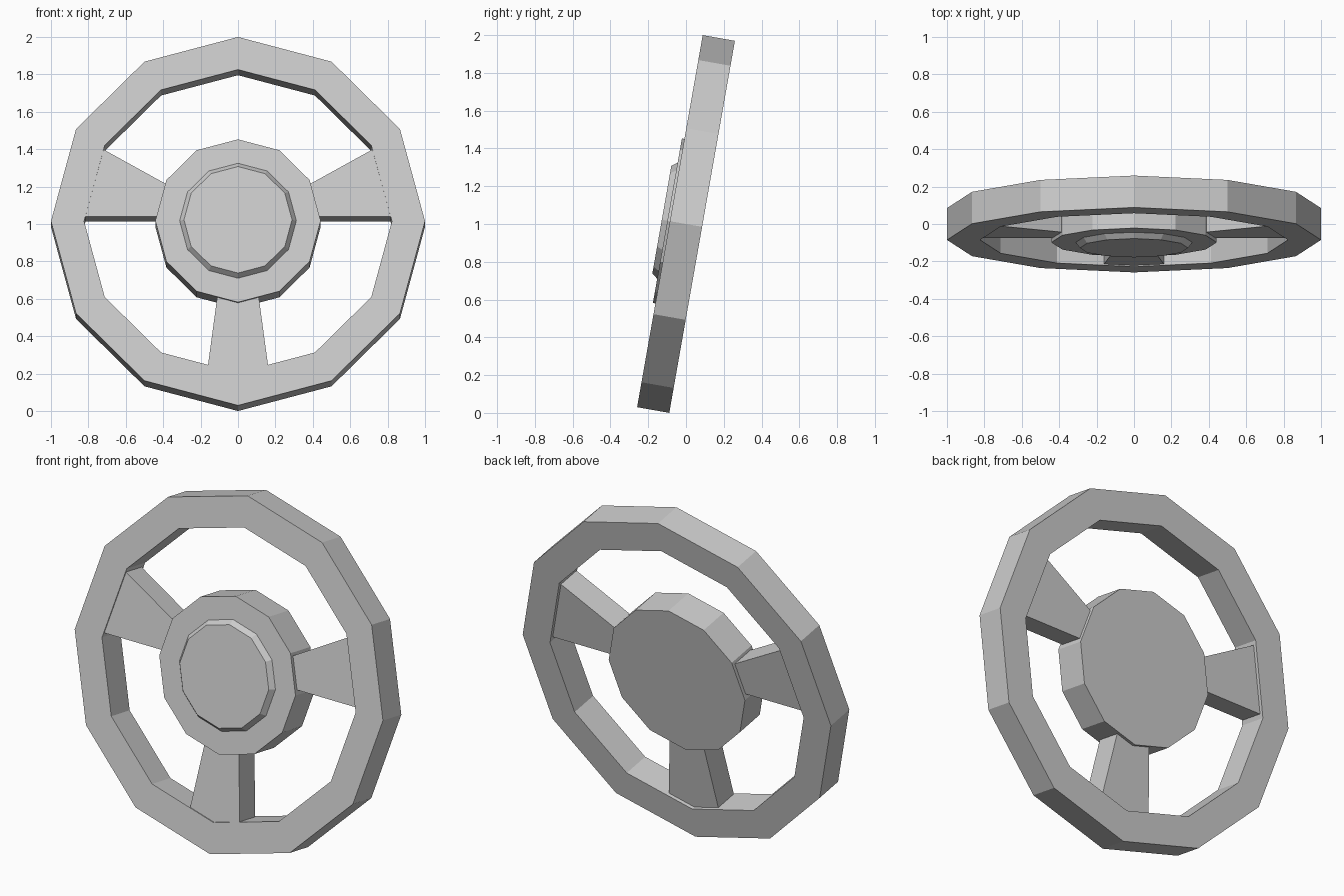
import bpy, bmesh, math
from mathutils import Matrix

if "Cube" in bpy.data.objects:
    bpy.data.objects.remove(bpy.data.objects["Cube"])

TILT = math.radians(10)
# Wheel plane: local x = right, local y = up, local z = out of the front
TO_WORLD = Matrix.Translation((0, 0, 1)) @ Matrix.Rotation(math.radians(90) - TILT, 4, 'X')

grey = bpy.data.materials.new("light_grey")
grey.diffuse_color = (0.6, 0.6, 0.6, 1)
grey.use_nodes = True
grey.node_tree.nodes["Principled BSDF"].inputs["Base Color"].default_value = grey.diffuse_color


def finish(name, bm):
    bmesh.ops.recalc_face_normals(bm, faces=bm.faces)
    bm.transform(TO_WORLD)
    mesh = bpy.data.meshes.new(name)
    bm.to_mesh(mesh)
    bm.free()
    mesh.materials.append(grey)
    bpy.context.collection.objects.link(bpy.data.objects.new(name, mesh))


def lathe(name, profile, closed=False, sides=12):
    """Spin a (radius, depth) profile into a twelve-sided part."""
    bm = bmesh.new()
    rings = [[bm.verts.new((r * math.cos(math.tau * i / sides),
                            r * math.sin(math.tau * i / sides), w))
              for i in range(sides)] for r, w in profile]
    pairs = list(zip(rings, rings[1:]))
    if closed:
        pairs.append((rings[-1], rings[0]))
    else:
        bm.faces.new(rings[0])
        bm.faces.new(rings[-1])
    for a, b in pairs:
        for i in range(sides):
            j = (i + 1) % sides
            bm.faces.new((a[i], a[j], b[j], b[i]))
    finish(name, bm)


def plate(name, outline, back=-0.066, front=0.08):
    """Extrude a flat outline through the wheel's depth."""
    bm = bmesh.new()
    face = bm.faces.new([bm.verts.new((x, y, back)) for x, y in outline])
    out = bmesh.ops.extrude_face_region(bm, geom=[face], use_keep_orig=True)
    verts = [v for v in out["geom"] if isinstance(v, bmesh.types.BMVert)]
    bmesh.ops.translate(bm, verts=verts, vec=(0, 0, front - back))
    finish(name, bm)


# Outer grip ring
lathe("rim", [(1, -0.0865), (1, 0.0865), (0.823, 0.0865), (0.823, -0.0865)], closed=True)

# Centre hub with a raised, bevelled cap
lathe("hub", [(0.442, -0.0865), (0.442, 0.10)])
lathe("hub_cap", [(0.312, 0.09), (0.312, 0.10), (0.289, 0.13)])

# Two side spokes, widening towards the rim
side = [(0.36, 0.026), (0.87, 0.026), (0.77, 0.419), (0.34, 0.178)]
for label, s in (("right", 1), ("left", -1)):
    plate(label + "_spoke", [(s * x, y) for x, y in side])

# Lower spoke
plate("lower_spoke", [(-0.107, -0.38), (0.107, -0.38), (0.171, -0.86), (-0.171, -0.86)])
